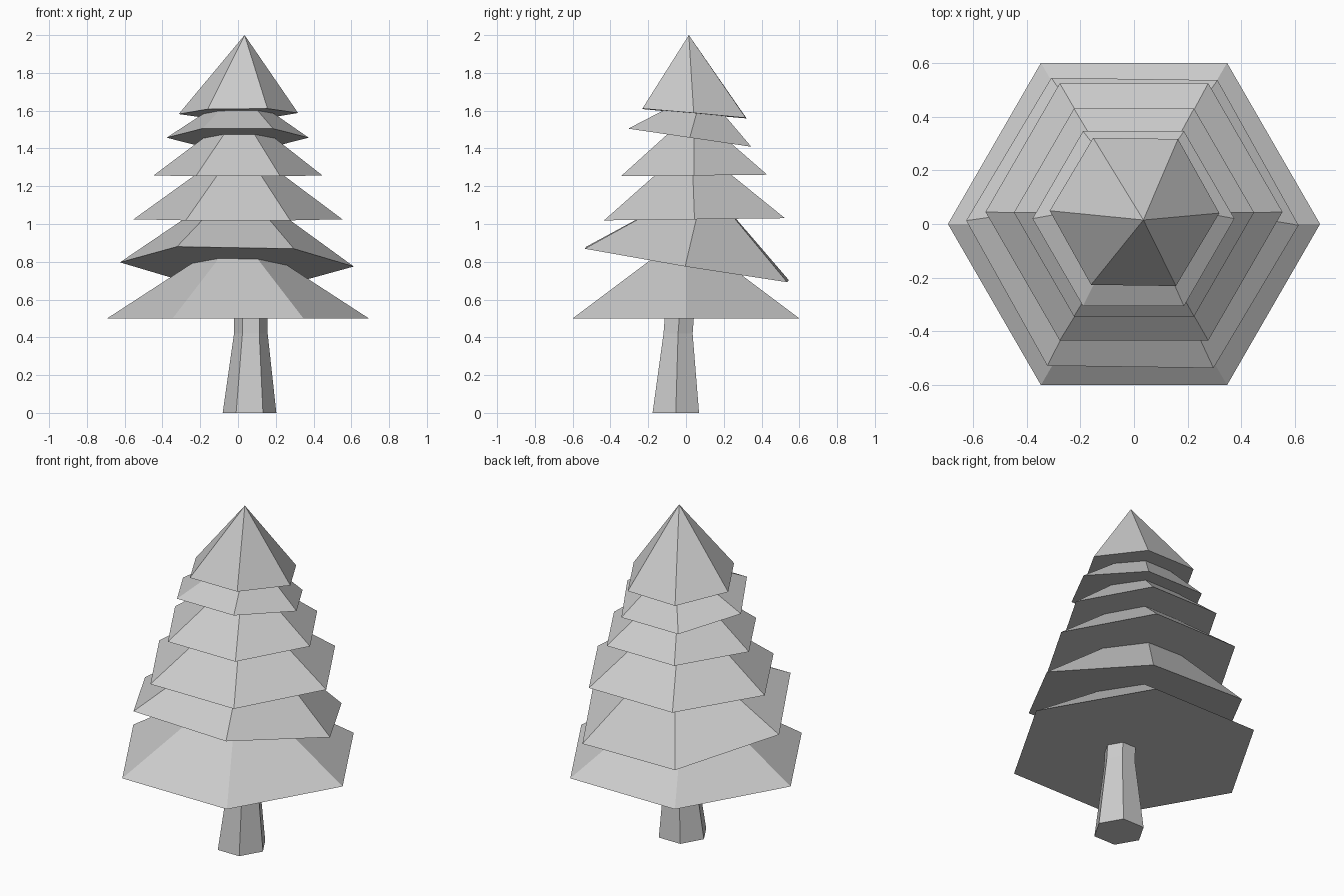
import bpy, bmesh
from math import cos, sin, radians, pi

if "Cube" in bpy.data.objects:
    bpy.data.objects.remove(bpy.data.objects["Cube"])


def hex_ring(bm, centre, radius, slope=(0, 0), turn=0):
    """Six-sided ring; slope is the rise of its plane along x and y."""
    cx, cy, cz = centre
    ring = []
    for i in range(6):
        a = i * pi / 3 + radians(turn)
        dx, dy = radius * cos(a), radius * sin(a)
        ring.append(bm.verts.new((cx + dx, cy + dy, cz + slope[0] * dx + slope[1] * dy)))
    return ring


def finish(bm, name):
    bmesh.ops.recalc_face_normals(bm, faces=bm.faces)
    mesh = bpy.data.meshes.new(name)
    bm.to_mesh(mesh)
    bm.free()
    bpy.context.collection.objects.link(bpy.data.objects.new(name, mesh))


def branch_tier(name, centre, radius, apex, slope=(0, 0), turn=0):
    bm = bmesh.new()
    ring = hex_ring(bm, centre, radius, slope, turn)
    tip = bm.verts.new(apex)
    for i in range(6):
        bm.faces.new((ring[i], ring[(i + 1) % 6], tip))
    bm.faces.new(ring[::-1])
    finish(bm, name)


# Branch tiers, bottom to top: centre, radius, apex, tilt, turn
tiers = [
    ((0, 0, 0.50), 0.693, (0, 0, 0.95), (0, 0), 0),
    ((-0.006, 0.004, 0.786), 0.619, (0, 0.10, 1.22), (-0.02, -0.165), -0.8),
    ((0, 0.045, 1.025), 0.553, (0.01, 0.03, 1.43), (0, 0.012), 0),
    ((0, 0.043, 1.257), 0.447, (0.01, 0.04, 1.60), (0, 0.01), 0),
    ((-0.002, 0.02, 1.457), 0.376, (0.01, 0.09, 1.71), (0, -0.147), 0),
    ((0.002, 0.045, 1.585), 0.316, (0.035, 0.015, 2.0), (0.008, -0.09), -0.8),
]
for n, (centre, radius, apex, slope, turn) in enumerate(tiers, 1):
    branch_tier(f"branch_tier_{n}", centre, radius, apex, slope, turn)

# Tapered trunk running up into the lowest tier
bm = bmesh.new()
rings = [hex_ring(bm, c, r) for c, r in (
    ((0.061, -0.054, 0), 0.142),
    ((0.068, -0.042, 0.42), 0.089),
    ((0.068, -0.032, 0.55), 0.089),
)]
for low, high in zip(rings, rings[1:]):
    for i in range(6):
        j = (i + 1) % 6
        bm.faces.new((low[i], low[j], high[j], high[i]))
bm.faces.new(rings[0][::-1])
bm.faces.new(rings[-1])
finish(bm, "trunk")
